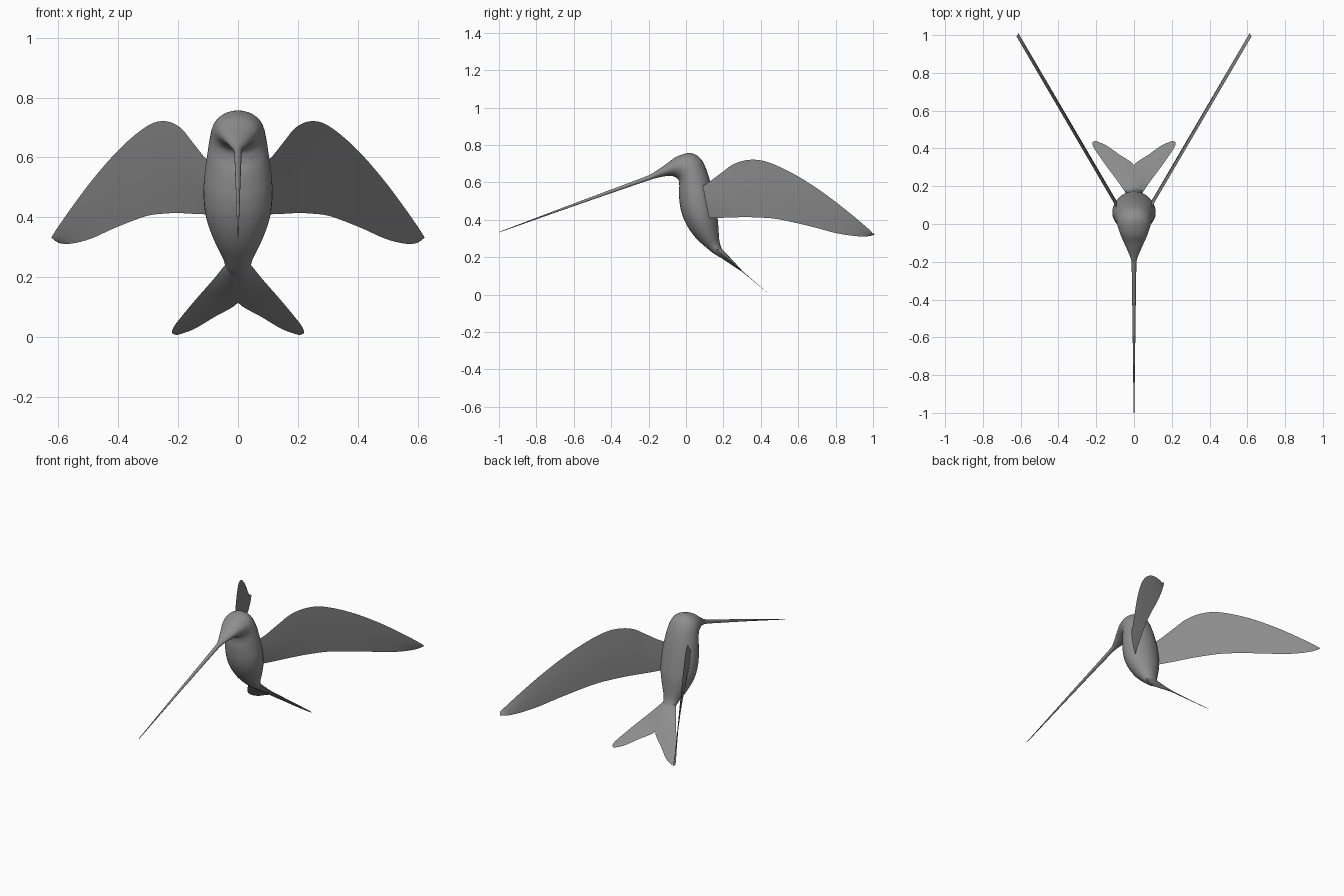
import bpy, bmesh, math
from mathutils import Vector

cube = bpy.data.objects.get("Cube")
if cube:
    bpy.data.objects.remove(cube)

grey = bpy.data.materials.new("plain_grey")
grey.use_nodes = True
COLOUR = (0.27, 0.27, 0.27, 1)
grey.diffuse_color = COLOUR
grey.node_tree.nodes["Principled BSDF"].inputs["Base Color"].default_value = COLOUR


def spline(points, steps):
    """Smooth curve through points of any dimension."""
    out = []
    last = len(points) - 1
    for i in range(last):
        a, b, c, d = (points[max(0, min(last, i + k))] for k in (-1, 0, 1, 2))
        for s in range(steps):
            t = s / steps
            out.append([q + t * ((r - p) / 2 + t * ((2 * p - 5 * q + 4 * r - e) / 2
                        + t * (3 * q - p - 3 * r + e) / 2))
                        for p, q, r, e in zip(a, b, c, d)])
    return out + [list(points[-1])]


def loft(name, rings, caps=True):
    """Skin a list of closed rings and shade it smooth."""
    bm = bmesh.new()
    rows = [[bm.verts.new(p) for p in ring] for ring in rings]
    n = len(rows[0])
    for a, b in zip(rows, rows[1:]):
        for j in range(n):
            k = (j + 1) % n
            bm.faces.new((a[j], a[k], b[k], b[j]))
    if caps:
        bm.faces.new(rows[0])
        bm.faces.new(rows[-1])
    bmesh.ops.remove_doubles(bm, verts=bm.verts, dist=0.0002)
    bmesh.ops.recalc_face_normals(bm, faces=bm.faces)
    mesh = bpy.data.meshes.new(name)
    bm.to_mesh(mesh)
    bm.free()
    obj = bpy.data.objects.new(name, mesh)
    bpy.context.collection.objects.link(obj)
    mesh.materials.append(grey)
    bpy.ops.object.select_all(action='DESELECT')
    obj.select_set(True)
    bpy.context.view_layer.objects.active = obj
    bpy.ops.object.shade_smooth_by_angle(angle=math.radians(50))
    return obj


def sheet(name, outer, inner, normal, half_thickness, cuts=8, caps=True):
    """Thin lens-shaped blade between two matching edge curves."""
    rings = []
    for i, (o, p) in enumerate(zip(outer, inner)):
        u = i / (len(outer) - 1)
        o, p = Vector(o), Vector(p)
        ring = []
        for side in (1, -1):
            for k in range(cuts + 1):
                v = k / cuts if side > 0 else 1 - k / cuts
                ring.append(p.lerp(o, v) + normal * side * half_thickness(u, v))
        rings.append(ring)
    return loft(name, rings, caps)


# Beak, head and body: back y, back z, front y, front z, half width
sections = [
    (-1, .335, -1, .332, .002),
    (-.6, .487, -.6, .473, .007),
    (-.25, .618, -.25, .594, .012),
    (-.19, .643, -.195, .612, .015),
    (-.15, .668, -.16, .623, .028),
    (-.10, .702, -.11, .633, .050),
    (-.05, .738, -.07, .633, .070),
    (.02, .757, -.042, .617, .086),
    (.07, .735, -.036, .585, .094),
    (.10, .69, -.038, .55, .101),
    (.125, .62, -.036, .51, .109),
    (.145, .54, -.028, .455, .115),
    (.16, .46, -.01, .40, .112),
    (.17, .40, .02, .345, .099),
    (.175, .33, .06, .295, .075),
    (.18, .28, .11, .25, .051),
    (.195, .24, .16, .212, .038),
    (.235, .19, .225, .178, .015),
]
SIDES = 32
rings = []
for by, bz, fy, fz, w in spline(sections, 5):
    back, front = Vector((0, by, bz)), Vector((0, fy, fz))
    mid, half = (back + front) / 2, (back - front) / 2
    rings.append([mid + half * math.cos(a) + Vector((w * math.sin(a), 0, 0))
                  for a in (math.tau * j / SIDES for j in range(SIDES))])
loft("body_with_beak", rings)

# Wings: leading and trailing edges as x, z, swept back along a straight line
leading = [(.08, .57), (.11, .598), (.153, .652), (.193, .70), (.243, .721), (.3, .707),
           (.387, .637), (.477, .537), (.56, .427), (.618, .342), (.62, .332)]
trailing = [(.08, .41), (.113, .41), (.16, .412), (.2, .414), (.25, .412), (.31, .403),
            (.41, .365), (.49, .329), (.55, .313), (.59, .312), (.612, .322)]


def wing_edge(points, side, offset):
    return [(side * x, .1 + 1.71 * (x - .1) + offset, z) for x, z in spline(points, 4)]


for name, side in (("left_wing", 1), ("right_wing", -1)):
    sheet(name, wing_edge(leading, side, 0), wing_edge(trailing, side, .035),
          Vector((side * .86, -.5, 0)),
          lambda u, v: .005 * (1 - .7 * u) * math.sin(math.pi * v))

# Forked tail: one half as x, z, then mirrored
tail_outer = [(.036, .25), (.08, .195), (.13, .138), (.175, .085), (.214, .035), (.221, .012)]
tail_inner = [(0, .26), (0, .17), (0, .115), (.08, .066), (.15, .025), (.205, .006)]


def tail_edge(points):
    return [(max(0, x), .17 + 1.18 * (.235 - z), z) for x, z in spline(points, 5)]


def tail_thickness(u, v):
    root = .026 * max(0, 1 - u / .42) ** 1.3
    return root * math.cos(math.pi / 2 * v) + .003 * (1 - u) * math.sin(math.pi * v)


tail = sheet("tail", tail_edge(tail_outer), tail_edge(tail_inner),
             Vector((0, .65, .76)), tail_thickness, caps=False)
mirror = tail.modifiers.new("mirror", 'MIRROR')
mirror.use_clip = True
mirror.merge_threshold = 0.0005
